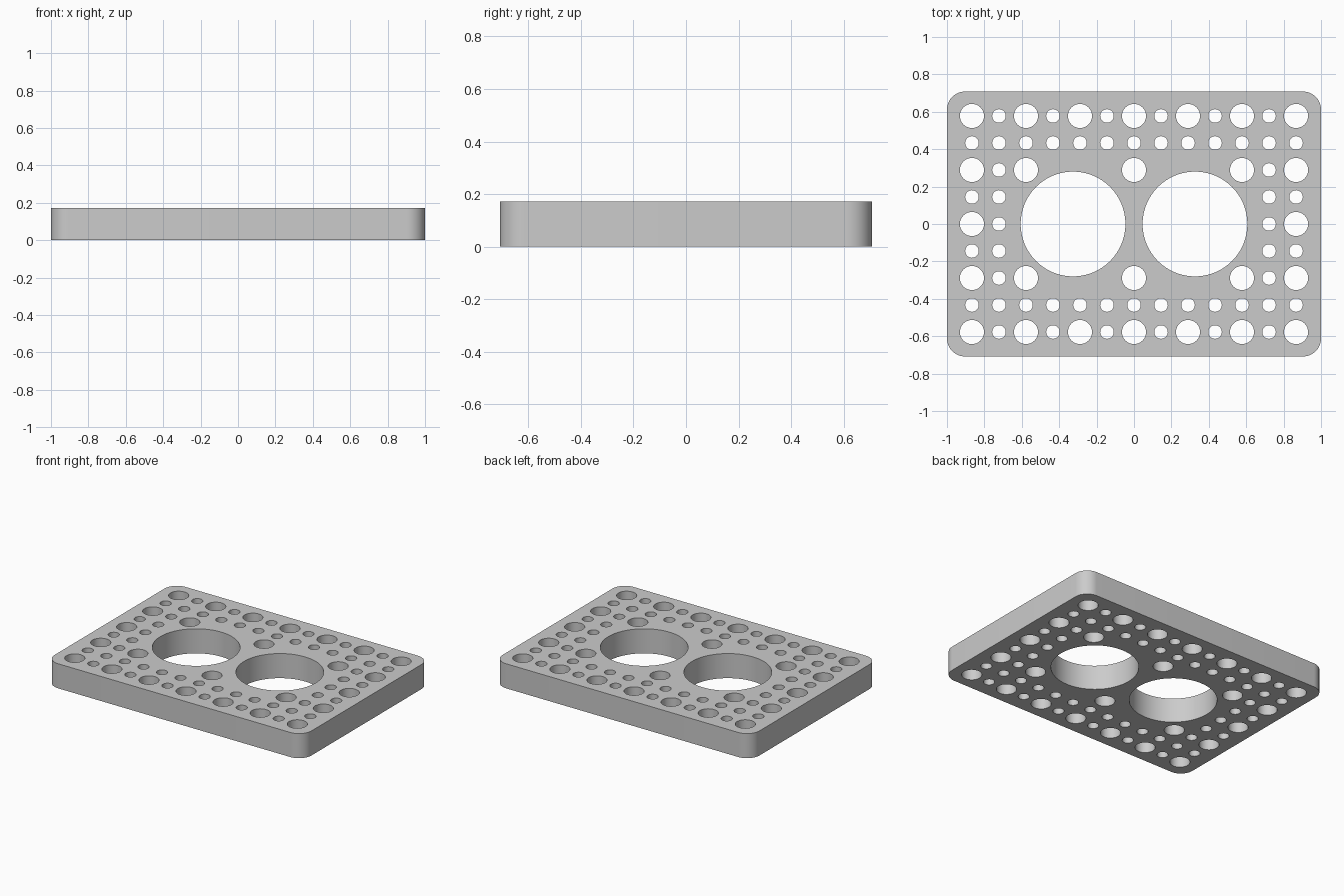
import bpy, bmesh
from math import sin, cos, pi, radians

cube = bpy.data.objects.get("Cube")
if cube:
    bpy.data.objects.remove(cube, do_unlink=True)

HALF_X, HALF_Y, HEIGHT, CORNER = 1.0, 0.708, 0.173, 0.096
PITCH, WIDE, NARROW = 0.1444, 0.0645, 0.0362
BORE_X, BORE_R = 0.326, 0.28


def arc(cx, cy, r, start, end, n):
    """Points from start to end, in turns of the circle."""
    return [(cx + r * cos(2 * pi * (start + (end - start) * k / n)),
             cy + r * sin(2 * pi * (start + (end - start) * k / n))) for k in range(n + 1)]


def circle(cx, cy, r, n):
    return arc(cx, cy, r, 0, 1, n)[:-1]


def has_hole(i, j):
    i, j = abs(i), abs(j)
    return j >= 3 or i >= 5 or (j == 2 and i in (0, 4))


# Rounded outline
ix, iy = HALF_X - CORNER, HALF_Y - CORNER
outline = []
for q, (sx, sy) in enumerate([(1, 1), (-1, 1), (-1, -1), (1, -1)]):
    outline += arc(sx * ix, sy * iy, CORNER, q / 4, (q + 1) / 4, 12)
loops = [outline]

# Two large bores
loops += [circle(s * BORE_X, 0, BORE_R, 96) for s in (-1, 1)]

# Grid of wide and narrow holes
for i in range(-6, 7):
    for j in range(-4, 5):
        if has_hole(i, j):
            wide = i % 2 == 0 and j % 2 == 0
            loops.append(circle(i * PITCH, j * PITCH, WIDE if wide else NARROW, 40 if wide else 28))

# Fill the profile and extrude it upwards
bm = bmesh.new()
for loop in loops:
    verts = [bm.verts.new((x, y, 0)) for x, y in loop]
    for a, b in zip(verts, verts[1:] + verts[:1]):
        bm.edges.new((a, b))
bmesh.ops.triangle_fill(bm, edges=bm.edges[:], use_beauty=True, normal=(0, 0, 1))
ext = bmesh.ops.extrude_face_region(bm, geom=bm.faces[:], use_keep_orig=True)
top = [g for g in ext["geom"] if isinstance(g, bmesh.types.BMVert)]
bmesh.ops.translate(bm, verts=top, vec=(0, 0, HEIGHT))
bmesh.ops.recalc_face_normals(bm, faces=bm.faces[:])

mesh = bpy.data.meshes.new("perforated_plate")
bm.to_mesh(mesh)
bm.free()
plate = bpy.data.objects.new("perforated_plate", mesh)
bpy.context.collection.objects.link(plate)

# Plain grey material
grey = bpy.data.materials.new("light_grey")
grey.use_nodes = True
grey.diffuse_color = (0.6, 0.6, 0.6, 1)
grey.node_tree.nodes["Principled BSDF"].inputs["Base Color"].default_value = (0.6, 0.6, 0.6, 1)
mesh.materials.append(grey)

# Smooth walls with sharp rims
bpy.ops.object.select_all(action="DESELECT")
plate.select_set(True)
bpy.context.view_layer.objects.active = plate
bpy.ops.object.shade_smooth_by_angle(angle=radians(30))
